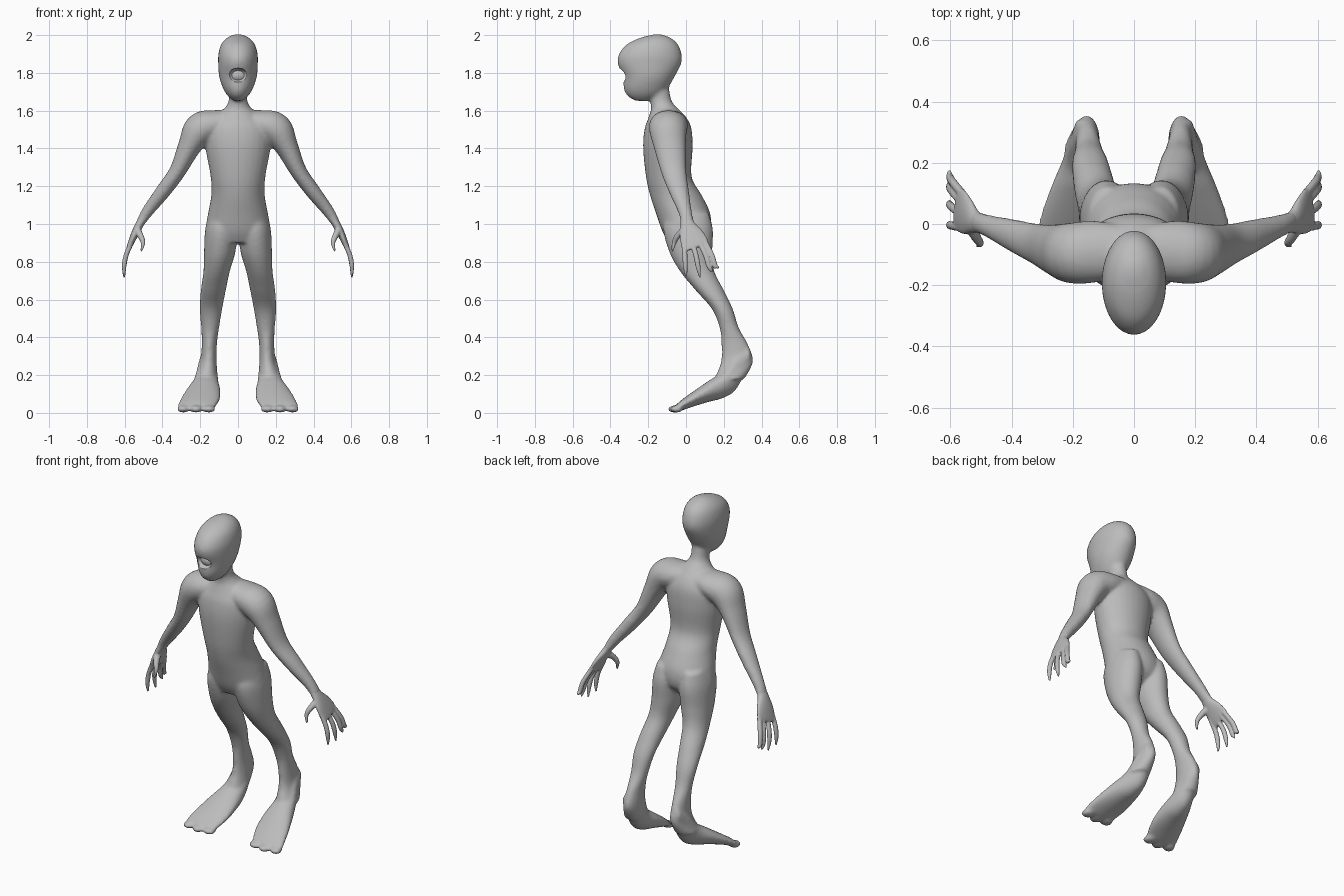
import bpy
import bmesh
from math import cos, sin, pi
from mathutils import Vector

if "Cube" in bpy.data.objects:
    bpy.data.objects.remove(bpy.data.objects["Cube"])

SIDES = 28


def material(name, rgb):
    mat = bpy.data.materials.new(name)
    mat.use_nodes = True
    color = (*rgb, 1)
    mat.diffuse_color = color
    mat.node_tree.nodes["Principled BSDF"].inputs["Base Color"].default_value = color
    return mat


skin = material("grey skin", (0.5, 0.5, 0.5))


def spline(rows, steps=5):
    """Catmull-Rom interpolation through rows of numbers."""
    out = []
    for i in range(len(rows) - 1):
        p0, p1 = rows[max(i - 1, 0)], rows[i]
        p2, p3 = rows[i + 1], rows[min(i + 2, len(rows) - 1)]
        for s in range(steps):
            t = s / steps
            out.append([b + t / 2 * (c - a + t * (2*a - 5*b + 4*c - d + t * (3*(b - c) + d - a)))
                        for a, b, c, d in zip(p0, p1, p2, p3)])
    return out + [list(rows[-1])]


def skin_rings(bm, rings):
    """Bridge rings of points into a closed shell."""
    loops = [[bm.verts.new(p) for p in ring] for ring in rings]
    faces = [bm.faces.new(loops[0]), bm.faces.new(loops[-1])]
    for a, b in zip(loops, loops[1:]):
        for k in range(SIDES):
            n = (k + 1) % SIDES
            faces.append(bm.faces.new((a[k], a[n], b[n], b[k])))
    bmesh.ops.recalc_face_normals(bm, faces=faces)


def ellipse(center, u, v):
    return [center + u * cos(2*pi*k / SIDES) + v * sin(2*pi*k / SIDES) for k in range(SIDES)]


def loft(bm, rows, axis="Z", side=1):
    """Rows: position on the axis, x range, range on the remaining axis."""
    rings = []
    for t, x0, x1, b0, b1 in spline(rows):
        x, b, rx, rb = side * (x0 + x1) / 2, (b0 + b1) / 2, (x1 - x0) / 2, (b1 - b0) / 2
        if axis == "Z":
            rings.append(ellipse(Vector((x, b, t)), Vector((rx, 0, 0)), Vector((0, rb, 0))))
        else:
            rings.append(ellipse(Vector((x, t, b)), Vector((rx, 0, 0)), Vector((0, 0, rb))))
    skin_rings(bm, rings)


def tube(bm, rows, side=1):
    """Rows: x, y, z, radius towards y, radius across."""
    pts = spline(rows)
    pos = [Vector((side * p[0], p[1], p[2])) for p in pts]
    rings = []
    for i, p in enumerate(pts):
        d = (pos[min(i + 1, len(pos) - 1)] - pos[max(i - 1, 0)]).normalized()
        u = Vector((0, 1, 0))
        u = (u - d * u.dot(d)).normalized()
        rings.append(ellipse(pos[i], u * p[3], d.cross(u) * p[4]))
    skin_rings(bm, rings)


def finish(name, bm, voxel=None, smooth=0):
    mesh = bpy.data.meshes.new(name)
    bm.to_mesh(mesh)
    bm.free()
    mesh.materials.append(skin)
    mesh.polygons.foreach_set("use_smooth", [True] * len(mesh.polygons))
    obj = bpy.data.objects.new(name, mesh)
    bpy.context.collection.objects.link(obj)
    if voxel:
        fuse = obj.modifiers.new("fuse", "REMESH")
        fuse.mode = "VOXEL"
        fuse.voxel_size = voxel
        fuse.use_smooth_shade = True
        relax = obj.modifiers.new("relax", "SMOOTH")
        relax.factor = 0.5
        relax.iterations = smooth
    return obj


def ball(bm, center, size):
    made = bmesh.ops.create_uvsphere(bm, u_segments=32, v_segments=20, radius=1)["verts"]
    bmesh.ops.scale(bm, vec=size, verts=made)
    bmesh.ops.translate(bm, vec=center, verts=made)


# Torso and neck, leaning forward
body = bmesh.new()
torso = [(1.72, .048, -.2, -.09), (1.65, .05, -.19, -.075), (1.61, .075, -.185, -.04),
         (1.56, .13, -.2, .005), (1.5, .175, -.22, .03), (1.4, .172, -.227, .035),
         (1.25, .145, -.212, .03), (1.15, .142, -.19, .085), (1.05, .16, -.157, .13),
         (.96, .172, -.125, .125), (.9, .14, -.09, .07)]
loft(body, [(z, -w, w, f, b) for z, w, f, b in torso])

# Head with heavy brow and narrow chin
head = [(1.652, .025, -.27, -.2), (1.68, .056, -.312, -.13), (1.72, .08, -.33, -.095),
        (1.78, .1, -.335, -.06), (1.85, .105, -.362, -.025), (1.9, .104, -.355, -.023),
        (1.95, .09, -.315, -.042), (1.985, .06, -.245, -.08), (2.004, .02, -.17, -.13)]
loft(body, [(z, -w, w, f, b) for z, w, f, b in head])

# Rim around the single eye
rim = []
for i in range(25):
    a = 2 * pi * i / 24
    c = Vector((.06 * cos(a), -.318 - .016 * sin(a) + .035 * cos(a) ** 2, 1.787 + .046 * sin(a)))
    out = Vector((cos(a), 0, sin(a)))
    rim.append(ellipse(c, out * .013, Vector((0, .016, 0))))
skin_rings(body, rim)

leg = [(1.06, .02, .15, -.1, .12), (.97, .002, .174, -.12, .143), (.85, .014, .18, -.088, .14),
       (.75, .043, .183, -.032, .15), (.65, .064, .197, .05, .2), (.55, .083, .203, .137, .248),
       (.45, .1, .195, .178, .28), (.36, .112, .192, .188, .33), (.27, .112, .2, .185, .355),
       (.18, .11, .23, .15, .31)]
foot = [(.34, .14, .19, .28, .34), (.27, .113, .212, .13, .33), (.2, .102, .238, .08, .225),
        (.12, .092, .272, .058, .17), (.04, .095, .302, .034, .115), (-.025, .115, .32, .012, .068),
        (-.05, .13, .315, .008, .045)]
arm = [(.02, -.09, 1.56, .08, .045), (.12, -.09, 1.53, .1, .075), (.2, -.095, 1.5, .1, .088),
       (.257, -.085, 1.41, .085, .062), (.32, -.065, 1.28, .067, .044),
       (.395, -.037, 1.175, .053, .04), (.48, -.005, 1.065, .036, .031),
       (.52, .008, 1, .036, .022)]
toes = [(.155, -.052, .036), (.222, -.062, .034), (.29, -.05, .034)]
for side in (1, -1):
    loft(body, leg, "Z", side)
    loft(body, foot, "Y", side)
    tube(body, arm, side)
    for x, y, r in toes:
        ball(body, (side * x, y, .02), (r, .035, .019))
body = finish("body", body, .009, 9)

# Eye socket cut and the eyeball inside it
socket = bmesh.new()
ball(socket, (0, -.345, 1.787), (.052, .05, .038))
socket = finish("eye_socket_cutter", socket)
socket.hide_render = True
socket.hide_viewport = True
cut = body.modifiers.new("socket", "BOOLEAN")
cut.operation = "DIFFERENCE"
cut.object = socket
eye = bmesh.new()
ball(eye, (0, -.28, 1.787), (.05, .036, .038))
finish("eye", eye)

# Hands: flat palm, four fanned fingers and a thumb
palm = [(.49, 0, 1.05, .03, .022), (.52, .008, 1, .038, .022), (.545, .025, .95, .062, .02),
        (.567, .045, .9, .073, .016), (.578, .055, .875, .068, .012)]
fingers = [(-.012, 0, .72), (.03, .075, .715), (.068, .14, .745), (.098, .175, .775)]
for side, name in ((1, "left_hand"), (-1, "right_hand")):
    hand = bmesh.new()
    tube(hand, palm, side)
    for base, tip, z in fingers:
        mid = (base + tip) / 2
        tube(hand, [(.56, base, .91, .014, .013), (.592, mid, .835, .014, .013),
                    (.603, (mid + tip) / 2, .775, .013, .012), (.602, tip, z, .005, .005)], side)
    tube(hand, [(.535, -.005, .97, .022, .02), (.515, -.045, .935, .016, .016),
                (.503, -.063, .9, .012, .012), (.512, -.072, .855, .005, .005)], side)
    finish(name, hand, .005, 3)
